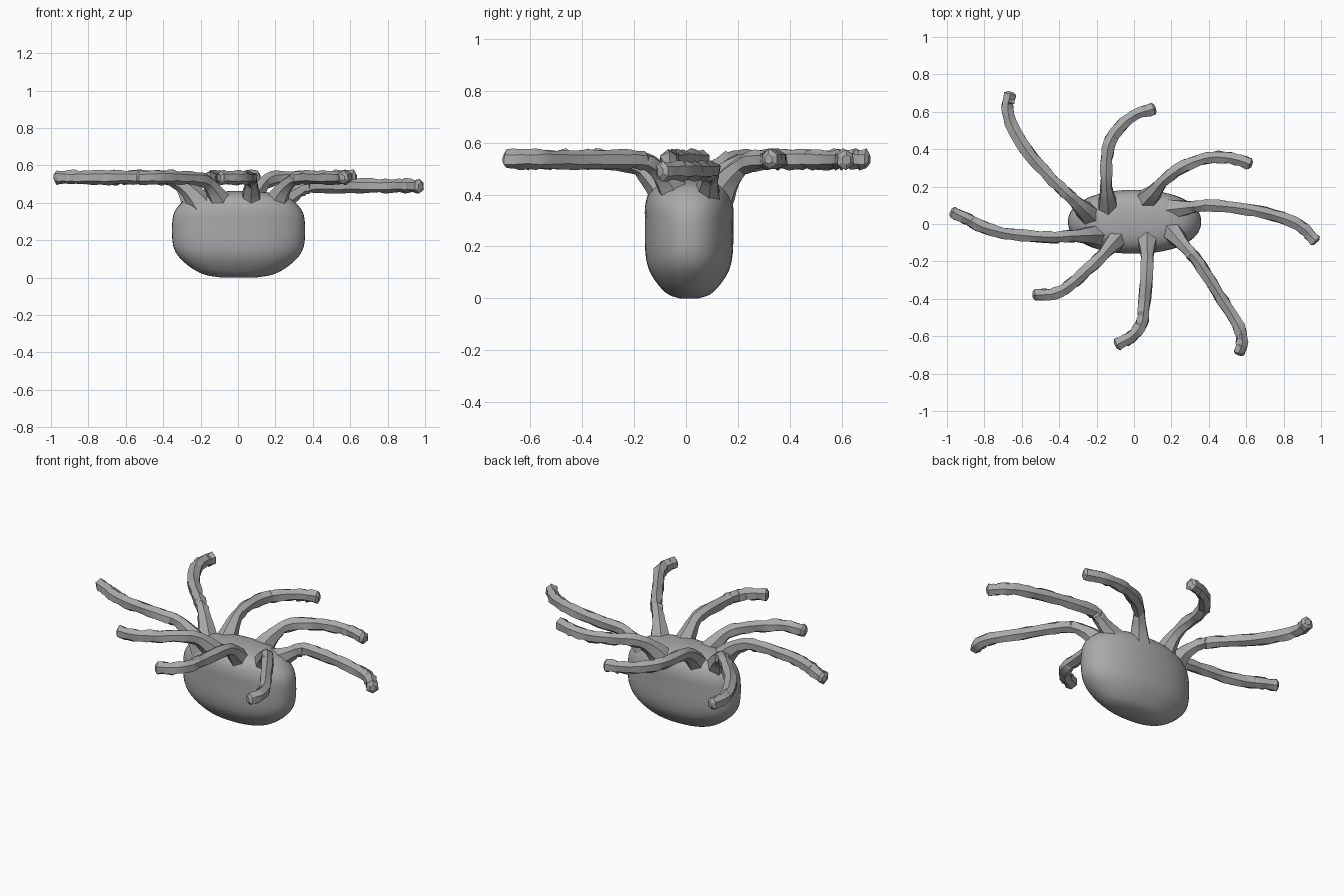
import bpy, bmesh, math, random
from mathutils import Vector

if "Cube" in bpy.data.objects:
    bpy.data.objects.remove(bpy.data.objects["Cube"])

random.seed(4)
grey = bpy.data.materials.new("soft grey")
grey.diffuse_color = (0.4, 0.4, 0.4, 1)
grey.use_nodes = True
grey.node_tree.nodes["Principled BSDF"].inputs["Base Color"].default_value = grey.diffuse_color


def loft(name, rings, angle):
    """Skin a list of equal-length point rings and cap both ends."""
    bm = bmesh.new()
    loops = [[bm.verts.new(p) for p in r] for r in rings]
    n = len(loops[0])
    for a, b in zip(loops, loops[1:]):
        for i in range(n):
            j = (i + 1) % n
            bm.faces.new((a[i], a[j], b[j], b[i]))
    bm.faces.new(loops[0][::-1])
    bm.faces.new(loops[-1])
    bmesh.ops.recalc_face_normals(bm, faces=bm.faces)
    me = bpy.data.meshes.new(name)
    bm.to_mesh(me)
    bm.free()
    me.materials.append(grey)
    ob = bpy.data.objects.new(name, me)
    bpy.context.collection.objects.link(ob)
    bpy.ops.object.select_all(action='DESELECT')
    ob.select_set(True)
    bpy.context.view_layer.objects.active = ob
    bpy.ops.object.shade_smooth_by_angle(angle=math.radians(angle))
    return ob


def spline(pts, steps):
    """Catmull-Rom curve through the points."""
    p = [pts[0] * 2 - pts[1]] + pts + [pts[-1] * 2 - pts[-2]]
    out = []
    for a, b, c, d in zip(p, p[1:], p[2:], p[3:]):
        for s in range(steps):
            t = s / steps
            out.append(0.5 * (2 * b + (c - a) * t + (2 * a - 5 * b + 4 * c - d) * t * t
                              + (3 * b - a - 3 * c + d) * t ** 3))
    return out + [pts[-1]]


# Body: smooth rounded pouch, (half width, half depth, height) per ring
profile = [(.09, .035, 0), (.18, .08, .015), (.25, .117, .05), (.31, .15, .10), (.343, .165, .15),
           (.355, .17, .21), (.355, .17, .29), (.343, .17, .35), (.305, .158, .40),
           (.25, .13, .435), (.16, .085, .455), (.03, .02, .463)]


def oval(p, n=48):
    ring = []
    for i in range(n):
        a = 2 * math.pi * i / n
        c, s = math.cos(a), math.sin(a)
        ring.append((math.copysign(abs(c) ** .92, c) * p[0] + .003,
                     math.copysign(abs(s) ** .92, s) * p[1] + .012, p[2]))
    return ring


loft("body", [oval(p) for p in spline([Vector(p) for p in profile], 3)], 60)


# Arms: faceted tubes that flare out of the body and curl in plan
def arm(name, z, path):
    b, q = Vector(path[0]), Vector(path[1])
    d = (q - b).normalized()
    pts = [(b - d * .03).to_3d(), (b + d * .045).to_3d(), (b + d * .13).to_3d()]
    pts[0].z, pts[1].z, pts[2].z = .38, z - .065, z - .012
    pts += [Vector((x, y, z)) for x, y in path[1:] if (Vector((x, y)) - b).length > .17]
    line = spline(pts, 4)
    rings = []
    for i, c in enumerate(line):
        t = (line[min(i + 1, len(line) - 1)] - line[max(i - 1, 0)]).normalized()
        side = t.cross(Vector((0, 0, 1))).normalized()
        up = side.cross(t)
        r = .034 + .034 * max(0, 1 - i / 7) ** 1.5
        jit = .16 if i > 6 else .03
        ring = []
        for k in range(6):
            a = math.pi * (k + .5) / 3
            rr = r * (1 + random.uniform(-jit, jit))
            ring.append(c + side * math.cos(a) * rr * 1.03 + up * math.sin(a) * rr * 1.1
                        + t * (random.uniform(-.015, .015) if 6 < i < len(line) - 1 else 0))
        rings.append(ring)
    # blunt tip
    end = line[-1] + t * .012
    rings.append([end + (p - line[-1]) * .5 for p in rings[-1]])
    loft(name, rings, 24)


arm("back_left_arm", .535, [(-.25, .06), (-.40, .20), (-.55, .36), (-.65, .52), (-.675, .62), (-.66, .695)])
arm("back_arm", .535, [(-.14, .10), (-.15, .25), (-.14, .40), (-.09, .50), (0, .58), (.105, .615)])
arm("back_right_arm", .535, [(.08, .14), (.16, .23), (.27, .31), (.40, .355), (.52, .35), (.62, .32)])
arm("right_arm", .49, [(.22, .08), (.40, .10), (.60, .08), (.80, .03), (.90, -.02), (.97, -.09)])
arm("front_right_arm", .535, [(.21, -.05), (.34, -.20), (.45, -.37), (.55, -.53), (.58, -.62), (.56, -.69)])
arm("front_arm", .535, [(.07, -.09), (.07, -.26), (.055, -.44), (.04, -.53), (-.01, -.60), (-.09, -.645)])
arm("front_left_arm", .535, [(-.10, -.09), (-.20, -.20), (-.32, -.31), (-.42, -.37), (-.53, -.38)])
arm("left_arm", .535, [(-.22, -.06), (-.45, -.07), (-.65, -.055), (-.80, -.02), (-.88, .02), (-.97, .065)])
